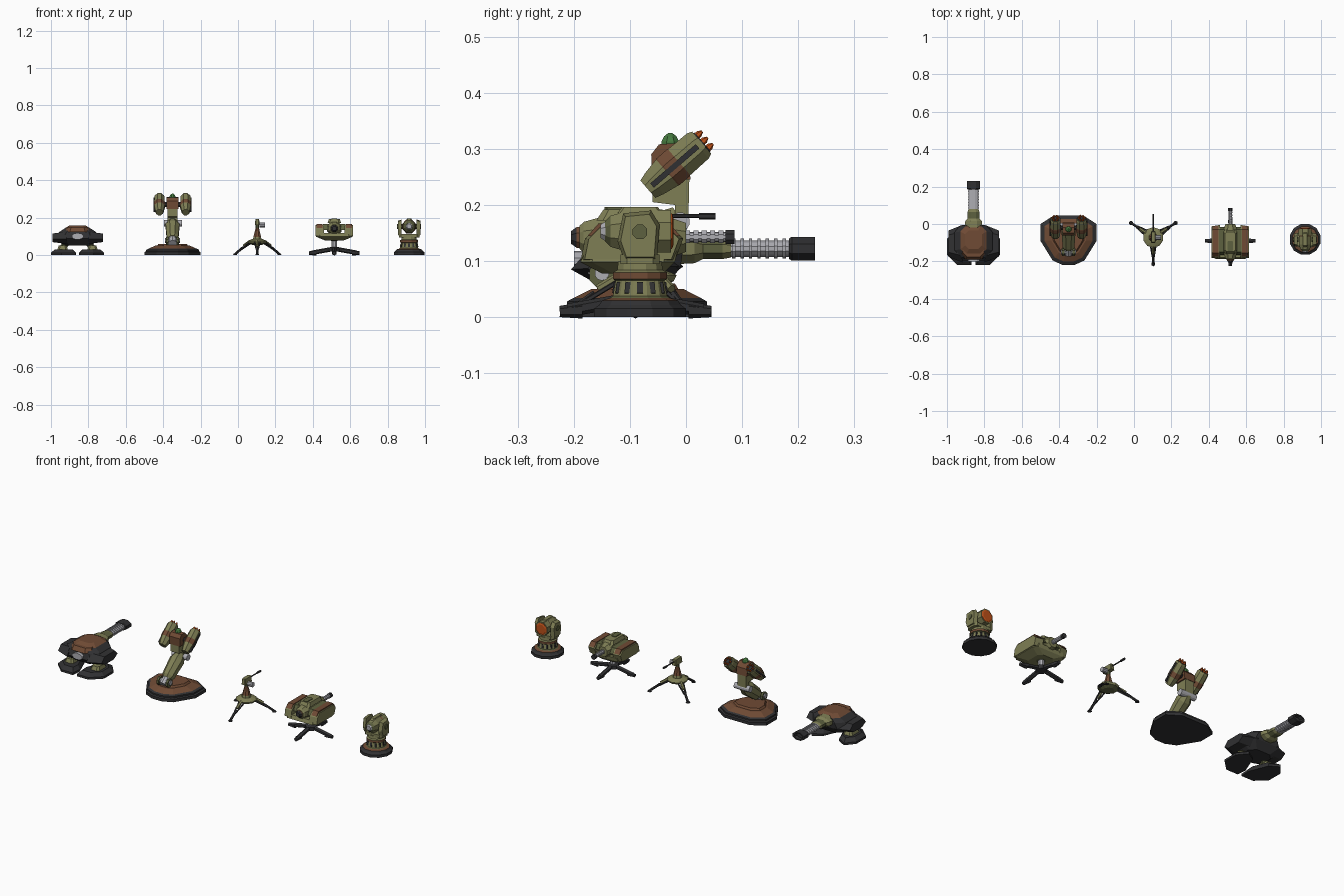
import bpy, bmesh, math
from mathutils import Vector as V

if "Cube" in bpy.data.objects:
    bpy.data.objects.remove(bpy.data.objects["Cube"])

def mat(name, c):
    m = bpy.data.materials.new(name)
    m.diffuse_color = (*c, 1)
    m.use_nodes = True
    m.node_tree.nodes["Principled BSDF"].inputs["Base Color"].default_value = m.diffuse_color
    return m
OLIVE, MOSS = mat("olive", (.21, .21, .09)), mat("moss", (.11, .12, .05))
BROWN, DARK = mat("brown", (.16, .07, .035)), mat("dark", (.03, .03, .032))
ORANGE, GREEN = mat("orange", (.5, .08, .01)), mat("green", (.06, .19, .05))
STEEL = mat("steel", (.42, .42, .45))
at = V((0, 0, 0))          # origin of the turret being built

def loft(name, rings, mats):
    """Skin equal-length rings; one material, or one per segment."""
    segs = len(rings) - 1
    mats = mats if isinstance(mats, list) else [mats] * segs
    slots = list(dict.fromkeys(mats))
    bm = bmesh.new()
    vs = [[bm.verts.new(V(p) + at) for p in r] for r in rings]
    n = len(rings[0])
    for s in range(segs):
        for i in range(n):
            j = (i + 1) % n
            bm.faces.new((vs[s][i], vs[s][j], vs[s+1][j], vs[s+1][i])).material_index = slots.index(mats[s])
    bm.faces.new(vs[0]).material_index = slots.index(mats[0])
    bm.faces.new(vs[-1]).material_index = slots.index(mats[-1])
    bmesh.ops.recalc_face_normals(bm, faces=bm.faces)
    me = bpy.data.meshes.new(name)
    bm.to_mesh(me)
    bm.free()
    for m in slots:
        me.materials.append(m)
    ob = bpy.data.objects.new(name, me)
    bpy.context.collection.objects.link(ob)
    return ob

def tube(name, a, b, stations, n, mats, sx=1):
    """Turned part from a to b; stations are (fraction, radius)."""
    a, b = V(a), V(b)
    d = b - a
    u = V((1, 0, 0)) if abs(d.normalized().x) < .9 else V((0, 1, 0))
    v = d.cross(u).normalized()
    u = v.cross(d).normalized()
    ang = [2 * math.pi * (i + .5) / n for i in range(n)]
    return loft(name, [[a + d*t + u*(r*sx*math.cos(k)) + v*(r*math.sin(k)) for k in ang]
                       for t, r in stations], mats)

def rod(name, a, b, r, m, n=8, r2=None, sx=1):
    return tube(name, a, b, [(0, r), (1, r if r2 is None else r2)], n, m, sx)

def crect(x0, x1, y0, y1, z, c):
    """Rectangle with cut corners at height z."""
    return [(x0+c, y0, z), (x1-c, y0, z), (x1, y0+c, z), (x1, y1-c, z),
            (x1-c, y1, z), (x0+c, y1, z), (x0, y1-c, z), (x0, y0+c, z)]

def block(name, x, y, z, m, c=.004, top=1):
    cx, cy, hx, hy = sum(x)/2, sum(y)/2, (x[1]-x[0])/2*top, (y[1]-y[0])/2*top
    return loft(name, [crect(*x, *y, z[0], c), crect(cx-hx, cx+hx, cy-hy, cy+hy, z[1], c*top)], m)

def prism(name, yz, x0, x1, m, inset=1):
    """Side profile (y, z) extruded along x; outer end scaled by inset."""
    cy, cz = sum(p[0] for p in yz)/len(yz), sum(p[1] for p in yz)/len(yz)
    return loft(name, [[(x0, y, z) for y, z in yz],
                       [(x1, cy+(y-cy)*inset, cz+(z-cz)*inset) for y, z in yz]], m)

# --- Turret 1: heavy cannon on two tracked feet
at = V((-.858, 0, 0))
for s in (-1, 1):
    foot = [(.008, -.165), (.012, -.22), (.085, -.22), (.142, -.165), (.142, -.08), (.1, -.03), (.05, -.06)]
    loft("cannon_foot", [[(s*(.07+(x-.07)*k), -.13+(y+.13)*k, z) for x, y in foot]
                         for k, z in ((1, 0), (1, .012), (.72, .03))], DARK)
    block("foot_knuckle", sorted((s*.05, s*.11)), (-.17, -.08), (.02, .05), OLIVE, .012, .7)
    rod("hip_strut", (s*.08, -.12, .035), (s*.05, -.1, .08), .018, MOSS)
    prism("cheek_armour", [(-.205, .085), (-.17, .125), (-.04, .125), (-.005, .09), (-.05, .06), (-.16, .06)],
          s*.06, s*.135, DARK, .7)
loft("cannon_hull", [crect(-.07, .07, -.15, -.04, .05, .03), crect(-.12, .12, -.19, -.01, .088, .045),
                     crect(-.1, .1, -.18, -.005, .122, .04), crect(-.07, .07, -.165, -.01, .142, .03),
                     crect(-.045, .045, -.135, -.035, .157, .02)], [DARK, DARK, DARK, BROWN])
block("roof_plate", (-.066, .066), (-.19, -.005), (.122, .146), BROWN, .025, .85)
rod("breech", (0, -.2, .1), (0, -.1, .1), .018, STEEL, 10, sx=1.8)
tube("mantlet", (0, -.02, .122), (0, .08, .122), [(0, .03), (.35, .028), (.5, .02), (.85, .02), (1, .017)],
     8, [OLIVE, OLIVE, MOSS, OLIVE], 1.7)
rod("cannon_barrel", (0, .07, .122), (0, .2, .122), .015, STEEL, 12, sx=1.8)
for i in range(7):
    y = .085 + i*.015
    rod("barrel_coil", (0, y-.003, .122), (0, y+.003, .122), .0185, STEEL, 12, sx=1.65)
tube("muzzle", (0, .184, .122), (0, .23, .122), [(0, .02), (.1, .023), (1, .023), (1, .016), (.6, .014)], 8, DARK, 1.65)

# --- Turret 2: twin rocket launcher on a leaning arm
at = V((-.35, 0, 0))
half = [(.08, .045), (.15, 0), (.15, -.09), (.085, -.195), (.03, -.22)]
plan = half + [(-x, y) for x, y in reversed(half)]
def plate(k, z, cy=-.085):
    return [(x*k, cy+(y-cy)*k, z) for x, y in plan]
loft("launcher_base", [plate(1, 0), plate(1, .016), plate(.94, .02), plate(.94, .028), plate(.86, .034),
                       plate(.62, .05), plate(.55, .05), plate(.5, .06)],
     [DARK, DARK, DARK, DARK, BROWN, BROWN, BROWN])
for s in (-1, 1):
    rod("arm_bracket", (s*.022, -.15, .075), (s*.034, -.15, .075), .024, MOSS)
rod("arm_pivot", (-.04, -.15, .078), (.04, -.15, .078), .013, STEEL, 10)
rod("arm_piston", (0, -.16, .06), (0, -.09, .115), .024, STEEL, 10)
tube("launcher_arm", (0, -.13, .085), (0, -.01, .178), [(0, .026), (.1, .034), (.75, .04), (1, .024)], 8, OLIVE)
rod("elbow_joint", (-.045, -.01, .17), (.05, -.01, .17), .017, STEEL, 12)
prism("launcher_neck", [(-.02, .165), (.004, .165), (.006, .25), (-.06, .25), (-.06, .205), (-.02, .2)], -.026, .026, OLIVE)
prism("launcher_head", [(-.06, .245), (-.062, .29), (-.048, .308), (-.02, .31), (.005, .285), (.008, .245)], -.033, .033, BROWN)
tube("sensor_dome", (0, -.028, .305), (0, -.028, .328), [(0, .017), (.35, .017), (.75, .012), (1, .004)], 8, GREEN)
rod("pod_axle", (-.07, -.02, .27), (.07, -.02, .27), .014, DARK)
lo, hi = V((0, -.068, .228)), V((0, .028, .311))
ax = (hi - lo).normalized()
up = V((0, -ax.z, ax.y))
for s in (-1, 1):
    c = V((s*.07, 0, 0))
    tube("rocket_pod", lo+c, hi+c, [(0, .022), (.12, .027), (.36, .033), (.38, .034), (.56, .034), (.58, .033), (.93, .032), (1, .028)],
         8, [OLIVE, OLIVE, BROWN, BROWN, BROWN, OLIVE, OLIVE], .92)
    rod("pod_face", hi+c, hi+c+ax*.002, .024, DARK)
    block_side = c + V((s*.026, 0, 0))
    rod("pod_stripe", lo+block_side+ax*.01, hi+block_side-ax*.01, .007, DARK, 4)
    for i in range(6):
        k = i*math.pi/3
        p = hi + c + V((.015*math.cos(k), 0, 0)) + up*(.017*math.sin(k))
        tube("rocket_tip", p, p+ax*.014, [(0, .0065), (.5, .006), (1, .002)], 6, ORANGE)

# --- Turret 3: light tripod gun
at = V((.103, -.072, 0))
tube("tripod_hub", (0, 0, .055), (0, 0, .085), [(0, .03), (.3, .05), (.65, .055), (.8, .047), (1, .03)], 10, [MOSS, OLIVE, OLIVE, OLIVE])
for k in (math.radians(a) for a in (33, 147, 270)):
    d = V((math.cos(k), math.sin(k), 0))
    q = V((-d.y, d.x, 0))
    z = V((0, 0, 1))
    for s in (-1, 1):
        rod("leg_fork", d*.045+q*(s*.014)+z*.066, d*.105+q*(s*.004)+z*.03, .0045, DARK, 5)
    rod("leg_top", d*.045+z*.074, d*.085+z*.05, .008, OLIVE, 6)
    rod("leg_shin", d*.09+z*.042, d*.14+z*.006, .0065, DARK, 6)
    rod("leg_foot", d*.142, d*.142+z*.008, .012, DARK, 6, .008)
tube("gun_post", (0, 0, .08), (0, 0, .165), [(0, .026), (.2, .022), (.75, .01), (1, .01)], 8, [OLIVE, BROWN, MOSS])
block("gun_body", (-.012, .012), (-.03, .035), (.16, .192), OLIVE, .004, .85)
rod("gun_barrel", (0, .03, .18), (0, .125, .18), .0035, DARK, 6)
rod("gun_muzzle", (0, .095, .18), (0, .125, .18), .006, DARK, 6)
rod("ammo_drum", (.012, .0, .16), (.042, .0, .16), .013, STEEL, 10)

# --- Turret 4: armoured shell turret on a cross stand
at = V((.515, -.09, 0))
for a in range(4):
    k = a*math.pi/2
    d = V((math.cos(k), math.sin(k), 0))
    z = V((0, 0, 1))
    rod("stand_leg", d*.01+z*.032, d*.12+z*.012, .012, DARK, 6)
    rod("stand_foot", d*.095+z*.012, d*.135+z*.01, .0145, DARK, 6, .01)
tube("stand_post", (0, 0, .02), (0, 0, .1), [(0, .03), (.25, .03), (.3, .016), (.7, .016), (.75, .035), (1, .05)],
     8, [DARK, DARK, STEEL, MOSS, OLIVE])
loft("shell_belly", [crect(-.05, .05, -.06, .05, .078, .02), crect(-.098, .098, -.098, .07, .098, .02),
                     crect(-.095, .095, -.09, .075, .118, .02)], OLIVE)
side = [(-.098, .1), (-.09, .14), (-.068, .162), (.062, .162), (.085, .14), (.07, .1)]
for s in (-1, 1):
    prism("side_pod", side, s*.055, s*.1, OLIVE, .92)
    prism("side_stripe", [(-.085, .145), (-.066, .167), (.06, .167), (.08, .145)], s*.062, s*.094, BROWN)
    prism("shoulder_plate", [(-.075, .135), (-.06, .165), (.06, .165), (.075, .135)], s*.03, s*.06, MOSS)
tube("shell_core", (0, -.1, .142), (0, .09, .142), [(0, .022), (.04, .03), (.25, .042), (.8, .042), (1, .028)], 8, OLIVE)
tube("rear_port", (0, -.115, .142), (0, -.09, .142), [(0, .012), (.4, .02), (1, .022)], 8, [DARK, BROWN])
block("top_plate", (-.036, .036), (-.07, .06), (.172, .192), OLIVE, .012, .8)
block("top_hatch", (-.014, .014), (-.055, .0), (.188, .196), MOSS, .004)
rod("shell_barrel", (0, .08, .143), (0, .165, .143), .009, STEEL, 10)
for i in range(5):
    rod("barrel_sleeve", (0, .088+i*.015, .143), (0, .097+i*.015, .143), .012, STEEL, 8)
rod("barrel_tip", (0, .16, .143), (0, .176, .143), .0135, DARK, 8)

# --- Turret 5: small beam turret on a round base
at = V((.915, -.082, 0))
tube("beam_base", (0, 0, 0), (0, 0, .1), [(0, .085), (.15, .085), (.22, .075), (.3, .07), (.34, .055), (.38, .05), (.65, .045),
     (.68, .05), (.8, .05), (.84, .042), (1, .04)], 12, [DARK, DARK, DARK, BROWN, MOSS, OLIVE, MOSS, BROWN, OLIVE, OLIVE])
for i in range(12):
    k = math.pi*i/6
    d = V((math.cos(k), math.sin(k), 0))
    rod("base_window", d*.044+V((0, 0, .042)), d*.041+V((0, 0, .062)), .008, DARK, 4)
block("fork_floor", (-.055, .055), (-.035, .035), (.095, .112), OLIVE, .012)
for s in (-1, 1):
    prism("fork_arm", [(-.028, .1), (-.04, .135), (-.03, .185), (.02, .19), (.035, .165), (.03, .1)], s*.04, s*.06, OLIVE, .85)
    rod("fork_pin", (s*.035, 0, .152), (s*.064, 0, .152), .014, MOSS)
tube("beam_pod", (0, -.062, .153), (0, .055, .153), [(0, .02), (.08, .03), (.3, .038), (.65, .038), (.7, .041), (1, .041)],
     8, [MOSS, OLIVE, OLIVE, BROWN, OLIVE], .92)
tube("rear_cap", (0, -.07, .153), (0, -.06, .153), [(0, .013), (1, .02)], 8, STEEL)
tube("beam_lens", (0, .052, .153), (0, .06, .153), [(0, .034), (.6, .034), (1, .026)], 8, ORANGE)
block("pod_crest", (-.014, .014), (-.04, .04), (.186, .196), OLIVE, .005, .8)
